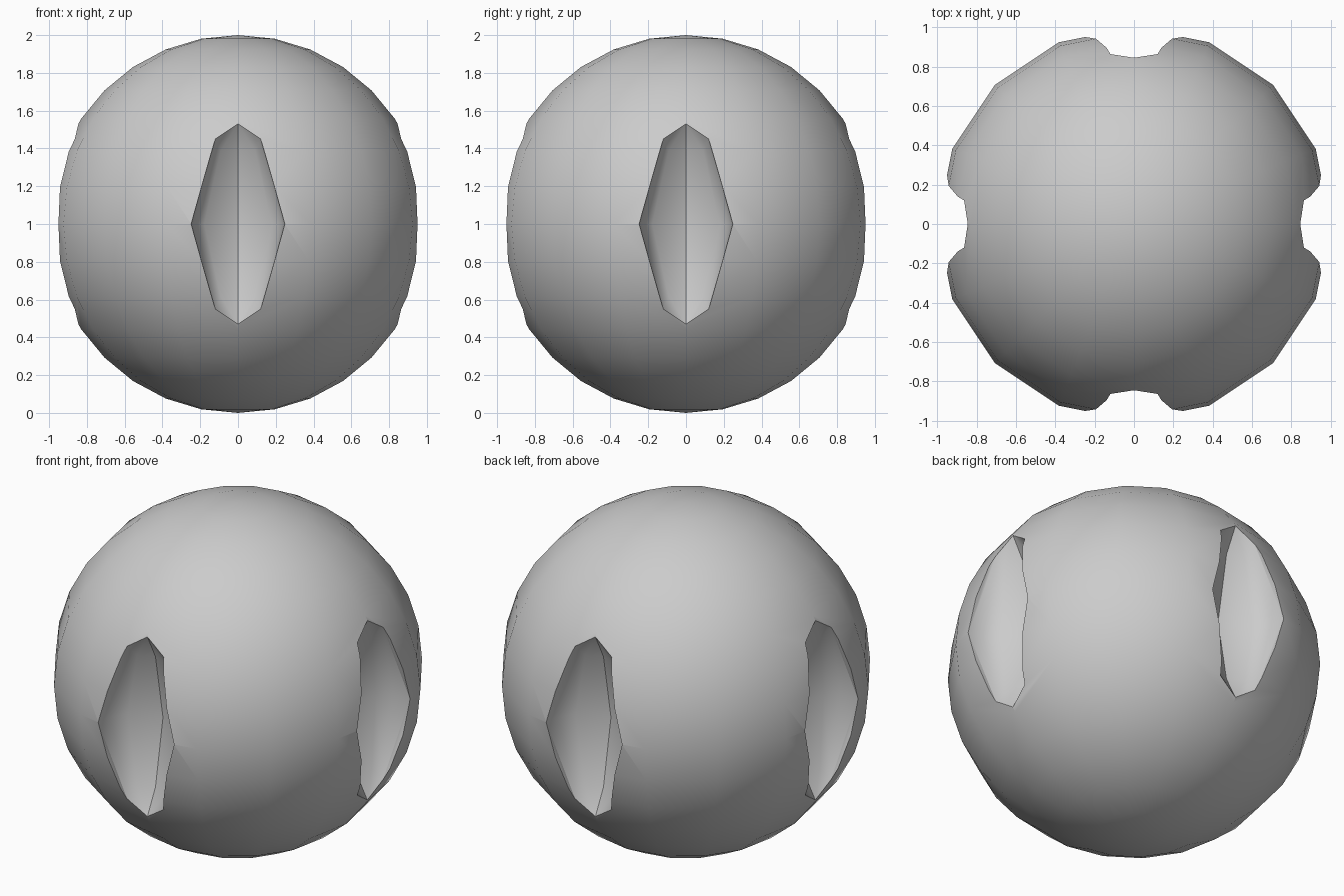
import bpy, bmesh, math
from mathutils import Matrix, Vector

if "Cube" in bpy.data.objects:
    bpy.data.objects.remove(bpy.data.objects["Cube"])

# Main ball
bpy.ops.mesh.primitive_uv_sphere_add(segments=16, ring_count=16, radius=1, location=(0, 0, 1))
ball = bpy.context.object
ball.name = "ball"

# One quarter of the pod-shaped slot cutter: (sideways, outward, up)
QUARTER = [
    (0, 0.70, 0), (0.178, 0.773, 0), (0.231, 0.86, 0), (0.248, 0.95, 0), (0.25, 1.15, 0),
    (0, 0.77, 0.385), (0.092, 0.81, 0.385),
    (0.12, 0.864, 0.45), (0.125, 1.15, 0.46),
    (0, 0.845, 0.53), (0, 1.15, 0.55),
]


def slot_cutter(angle):
    bm = bmesh.new()
    points = {(sx * x, y, sz * z) for x, y, z in QUARTER for sx in (1, -1) for sz in (1, -1)}
    turn = Matrix.Rotation(angle, 4, 'Z')
    for p in sorted(points):
        bm.verts.new(turn @ Vector(p) + Vector((0, 0, 1)))
    hull = bmesh.ops.convex_hull(bm, input=bm.verts)
    unused = {v for v in hull["geom_interior"] if isinstance(v, bmesh.types.BMVert)}
    bmesh.ops.delete(bm, geom=list(unused), context='VERTS')
    bmesh.ops.recalc_face_normals(bm, faces=bm.faces)
    mesh = bpy.data.meshes.new("slot_cutter")
    bm.to_mesh(mesh)
    bm.free()
    cutter = bpy.data.objects.new("slot_cutter", mesh)
    cutter.hide_render = True
    bpy.context.collection.objects.link(cutter)
    return cutter


# Carve four slots around the ball
for i in range(4):
    cutter = slot_cutter(i * math.pi / 2)
    mod = ball.modifiers.new("slot", 'BOOLEAN')
    mod.operation = 'DIFFERENCE'
    mod.solver = 'EXACT'
    mod.object = cutter
    bpy.context.view_layer.objects.active = ball
    bpy.ops.object.modifier_apply(modifier=mod.name)
    bpy.data.objects.remove(cutter)

# Smooth ball with crisp slot rims
bpy.ops.object.select_all(action='DESELECT')
ball.select_set(True)
bpy.context.view_layer.objects.active = ball
bpy.ops.object.shade_smooth_by_angle(angle=math.radians(30))
